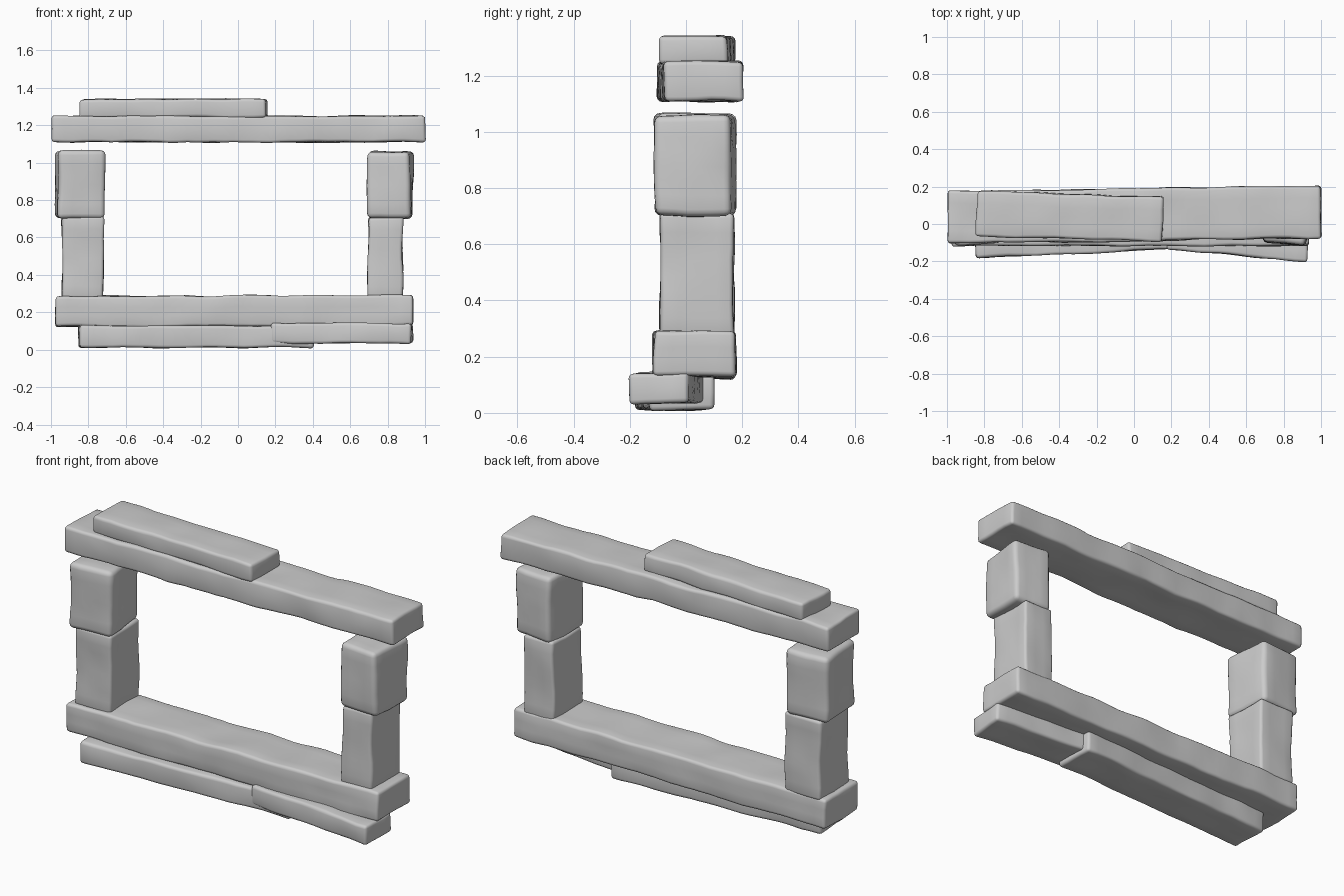
import bpy, bmesh, math
from mathutils import Vector, Matrix, noise

cube = bpy.data.objects.get("Cube")
if cube:
    bpy.data.objects.remove(cube, do_unlink=True)

stone = bpy.data.materials.new("pale grey stone")
stone.use_nodes = True
colour = (0.6, 0.6, 0.6, 1)
stone.diffuse_color = colour
stone.node_tree.nodes["Principled BSDF"].inputs["Base Color"].default_value = colour


def block(name, x, y, z, yaw=0.0, pitch=0.0, bevel=0.016, wobble=0.009):
    """Hewn stone block from x, y, z ranges, turned about its centre."""
    ranges = (x, y, z)
    size = Vector([b - a for a, b in ranges])
    centre = Vector([(a + b) / 2 for a, b in ranges])
    bm = bmesh.new()
    bmesh.ops.create_cube(bm, size=1)
    bmesh.ops.scale(bm, vec=size, verts=bm.verts)
    bmesh.ops.bevel(bm, geom=bm.edges[:], offset=bevel, segments=3,
                    profile=0.5, affect='EDGES')

    # Slice into short lengths so the faces can undulate
    for axis in range(3):
        normal = Vector((0, 0, 0))
        normal[axis] = 1
        inner = size[axis] - 2 * bevel
        count = max(2, round(inner / 0.05))
        for i in range(1, count):
            bmesh.ops.bisect_plane(
                bm, geom=bm.verts[:] + bm.edges[:] + bm.faces[:],
                plane_co=normal * (inner * (i / count - 0.5)), plane_no=normal)

    # Uneven, hand cut surface
    for v in bm.verts:
        p = v.co + centre * 3
        v.co += noise.noise_vector(p * 5) * wobble + noise.noise_vector(p * 13) * wobble * 0.3

    turn = Matrix.Rotation(yaw, 4, 'Z') @ Matrix.Rotation(pitch, 4, 'Y')
    bm.transform(Matrix.Translation(centre) @ turn)
    bmesh.ops.recalc_face_normals(bm, faces=bm.faces)
    mesh = bpy.data.meshes.new(name)
    bm.to_mesh(mesh)
    bm.free()
    mesh.materials.append(stone)
    obj = bpy.data.objects.new(name, mesh)
    bpy.context.collection.objects.link(obj)
    bpy.ops.object.select_all(action='DESELECT')
    obj.select_set(True)
    bpy.context.view_layer.objects.active = obj
    bpy.ops.object.shade_smooth_by_angle(angle=math.radians(40))


# Lintel and the slab resting on it
block("lintel", (-0.997, 0.997), (-0.09, 0.19), (1.11, 1.25), yaw=0.014)
block("top_slab", (-0.845, 0.155), (-0.08, 0.16), (1.24, 1.34), yaw=-0.033)

# Stacked posts
block("right_post_upper", (-0.97, -0.72), (-0.105, 0.17), (0.70, 1.065), yaw=0.08, bevel=0.025)
block("right_post_lower", (-0.94, -0.72), (-0.09, 0.17), (0.27, 0.71))
block("left_post_upper", (0.70, 0.93), (-0.105, 0.17), (0.70, 1.06), yaw=-0.08, bevel=0.025)
block("left_post_lower", (0.695, 0.88), (-0.09, 0.17), (0.27, 0.71))

# Sill and the two footing slabs
block("sill", (-0.975, 0.935), (-0.115, 0.175), (0.125, 0.288), pitch=-0.003)
block("footing_long", (-0.85, 0.40), (-0.155, 0.07), (0.012, 0.13), yaw=0.045)
block("footing_short", (0.185, 0.935), (-0.17, 0.045), (0.035, 0.142), yaw=-0.09)
